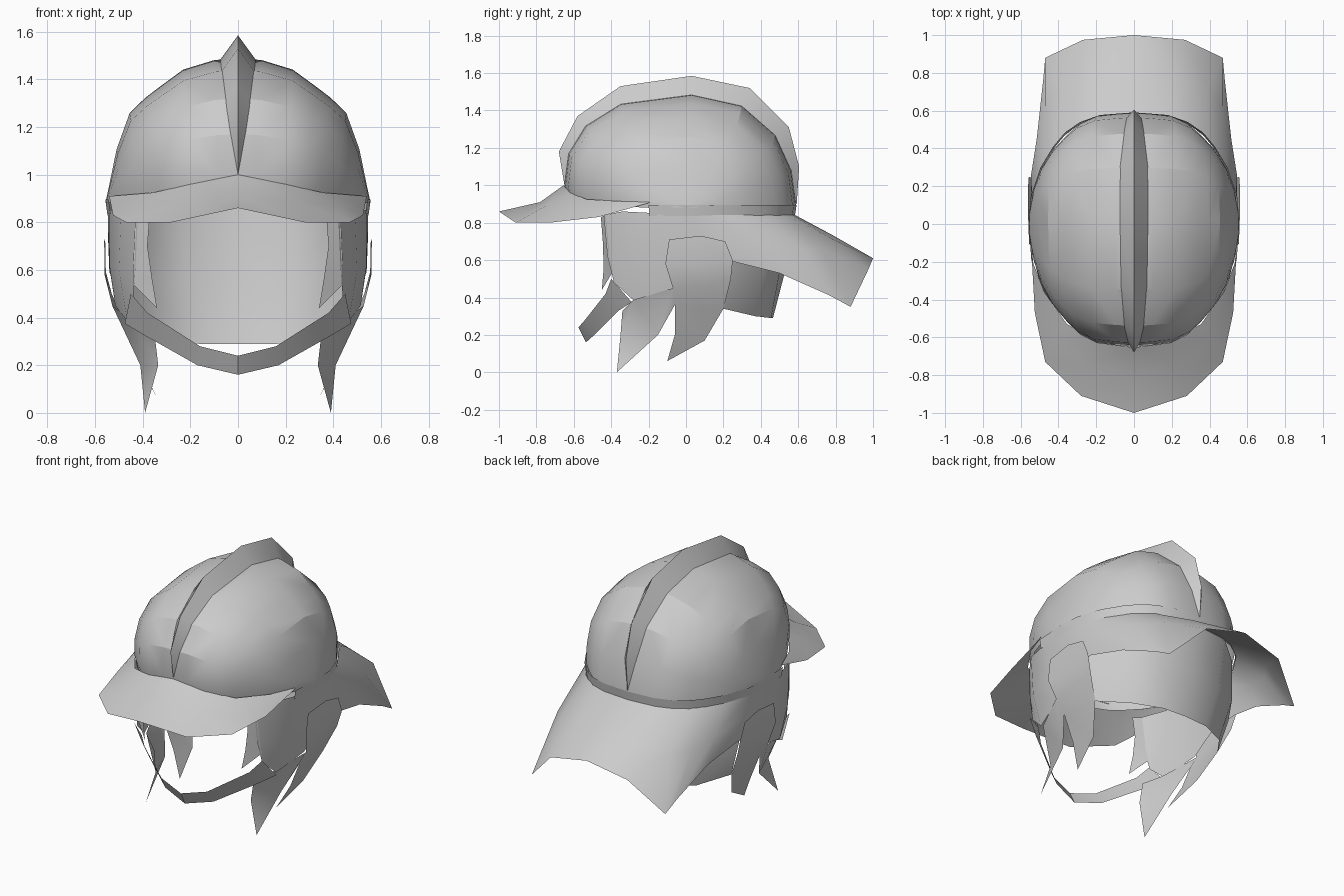
import bpy, bmesh, math
from mathutils import Vector

if "Cube" in bpy.data.objects:
    bpy.data.objects.remove(bpy.data.objects["Cube"], do_unlink=True)

grey = bpy.data.materials.new("plain_grey")
grey.use_nodes = True
COL = (0.6, 0.6, 0.6, 1)
grey.diffuse_color = COL
grey.node_tree.nodes["Principled BSDF"].inputs["Base Color"].default_value = COL


def build(name, verts, faces, angle=30):
    """Make a sheet from its left half, mirrored and welded on x = 0."""
    bm = bmesh.new()
    vs = [bm.verts.new(v) for v in verts]
    for f in faces:
        bm.faces.new([vs[i] for i in f])
    bmesh.ops.remove_doubles(bm, verts=bm.verts[:], dist=1e-4)
    bmesh.ops.recalc_face_normals(bm, faces=bm.faces[:])
    # point the half outwards before mirroring
    out = sum(f.normal.dot(f.calc_center_median() - Vector((0, 0, 0.75))) * f.calc_area()
              for f in bm.faces)
    if out < 0:
        bmesh.ops.reverse_faces(bm, faces=bm.faces[:])
    dup = bmesh.ops.duplicate(bm, geom=bm.verts[:] + bm.edges[:] + bm.faces[:])["geom"]
    for v in dup:
        if isinstance(v, bmesh.types.BMVert):
            v.co.x = -v.co.x
    bmesh.ops.reverse_faces(bm, faces=[f for f in dup if isinstance(f, bmesh.types.BMFace)])
    bmesh.ops.remove_doubles(bm, verts=[v for v in bm.verts if abs(v.co.x) < 1e-4], dist=1e-4)
    me = bpy.data.meshes.new(name)
    bm.to_mesh(me)
    bm.free()
    me.materials.append(grey)
    ob = bpy.data.objects.new(name, me)
    bpy.context.collection.objects.link(ob)
    bpy.ops.object.select_all(action='DESELECT')
    ob.select_set(True)
    bpy.context.view_layer.objects.active = ob
    bpy.ops.object.shade_smooth_by_angle(angle=math.radians(angle))


def sheet(name, cols, angle=30):
    """Loft a list of equal-length point columns."""
    n = len(cols[0])
    verts = [p for c in cols for p in c]
    faces = [(i * n + j, i * n + j + 1, (i + 1) * n + j + 1, (i + 1) * n + j)
             for i in range(len(cols) - 1) for j in range(n - 1)]
    build(name, verts, faces, angle)


# Shell: the centre profile (y, z) shrinks towards each side,
# and the slices bend inwards low down at the front and back
BASE = 0.88
profile = [(-.62, .89), (-.65, 1.0), (-.63, 1.17), (-.54, 1.32), (-.35, 1.44), (.03, 1.49),
           (.30, 1.43), (.48, 1.27), (.565, 1.08), (.588, .89)]
slices = [(0, 1, 1), (.1, .99, .985), (.23, .97, .92), (.33, .90, .80), (.39, .81, .725),
          (.455, .68, .62), (.51, .50, .37), (.54, .30, .13), (.553, .1, .03), (.555, 0, 0)]


def shell_point(x, sy, sz, y, z):
    y, z = y * sy, BASE + (z - BASE) * sz
    bend = .18 * (1 - (z - BASE) / .61) * (y / .62) ** 2
    return (x * (1 - bend), y, z)


sheet("shell", [[shell_point(*s, *p) for p in profile] for s in slices], 24)

# Crest: a sharp ridge over the middle, tapering at both ends
ridge = [(-.65, 1.0), (-.68, 1.18), (-.58, 1.37), (-.35, 1.53), (.03, 1.585), (.34, 1.52),
         (.55, 1.31), (.605, 1.10), (.592, .90)]
foot = [(-.645, 1.0), (-.62, 1.17), (-.53, 1.31), (-.34, 1.43), (.03, 1.475), (.30, 1.42),
        (.47, 1.26), (.56, 1.08), (.587, .90)]
width = [0, .035, .058, .072, .08, .075, .06, .04, 0]
sheet("crest", [[(0, *r), (w, *f)] for r, f, w in zip(ridge, foot, width)], 40)

# Brim: inner edge on the shell, middle row, outer edge
sheet("brim", [
    [(0, -.655, 1.0), (0, -.78, .91), (0, -1.0, .86)],
    [(.20, -.62, .96), (.24, -.75, .89), (.28, -.91, .80)],
    [(.355, -.53, .925), (.42, -.62, .87), (.47, -.73, .80)],
    [(.475, -.36, .915), (.505, -.41, .87), (.525, -.47, .83)],
    [(.54, -.19, .91), (.54, -.195, .91), (.54, -.20, .905)]], 28)

# Rim band around the sides and back, drawn in slightly at its foot
rim = [(.543, -.2), (.557, 0), (.548, .14), (.495, .30), (.428, .41), (.365, .485),
       (.285, .54), (.18, .577), (0, .591)]
sheet("rim_band", [[(x * .985, y * .985, .835), (x, y, .895)] for x, y in rim])

# Skirt: cheek sides flowing into the flared neck guard
sheet("skirt_and_neck_guard", [
    [(.42, -.44, .84), (.43, -.42, .62), (.44, -.385, .48)],
    [(.49, -.34, .86), (.50, -.31, .60), (.465, -.28, .385)],
    [(.54, -.15, .85), (.54, -.11, .62), (.515, -.07, .45)],
    [(.547, .02, .84), (.543, .08, .70), (.535, .08, .58)],
    [(.54, .14, .84), (.545, .26, .72), (.54, .26, .59)],
    [(.488, .30, .84), (.515, .45, .69), (.505, .50, .53)],
    [(.39, .45, .84), (.47, .62, .655), (.48, .77, .41)],
    [(.282, .535, .84), (.39, .72, .66), (.47, .88, .35)],
    [(.18, .57, .84), (.22, .785, .71), (.27, .975, .55)],
    [(0, .585, .84), (0, .79, .73), (0, 1.0, .61)]], 35)

# Neck curtain: inner sheet hanging behind the head
sheet("neck_curtain", [
    [(.53, .14, .84), (.525, .22, .56), (.46, .20, .34)],
    [(.42, .38, .85), (.385, .42, .56), (.33, .37, .30)],
    [(.24, .53, .86), (.22, .505, .56), (.16, .455, .29)],
    [(0, .57, .86), (0, .535, .56), (0, .465, .29)]], 60)

# Ear flap with two pointed tails; the front tail curls inwards
build("ear_flap", [
    (.556, -.09, .71), (.562, .08, .73), (.56, .21, .70),
    (.555, -.11, .58), (.56, .08, .58), (.557, .25, .60),
    (.528, -.07, .45), (.53, .08, .46), (.53, .24, .50),
    (.475, -.06, .36), (.475, .08, .34), (.46, .20, .34),
    (.41, -.06, .20), (.39, .10, .17), (.34, -.10, .06),
    (.45, -.28, .39), (.35, -.34, .33), (.41, -.15, .20), (.39, -.37, 0), (.335, -.35, .20)],
    [(0, 1, 4, 3), (1, 2, 5, 4), (3, 4, 7, 6), (4, 5, 8, 7), (6, 7, 10, 9), (7, 8, 11, 10),
     (9, 10, 13, 12), (10, 11, 13), (12, 13, 14),
     (6, 9, 17, 15), (15, 17, 19, 16), (19, 17, 18)], 40)

# Cheek lining: thin pointed piece at the front edge of each cheek
build("cheek_lining", [
    (.43, -.43, .84), (.37, -.455, .83), (.38, -.445, .70), (.44, -.41, .62),
    (.36, -.44, .56), (.44, -.39, .54), (.34, -.45, .44)],
    [(0, 1, 2, 3), (2, 4, 5, 3), (4, 6, 5)], 40)

# Chin strap
sheet("chin_strap", [
    [(.45, -.40, .50), (.475, -.29, .375)],
    [(.38, -.43, .42), (.40, -.36, .33)],
    [(.16, -.54, .28), (.17, -.49, .20)],
    [(0, -.575, .24), (0, -.535, .16)]], 25)
